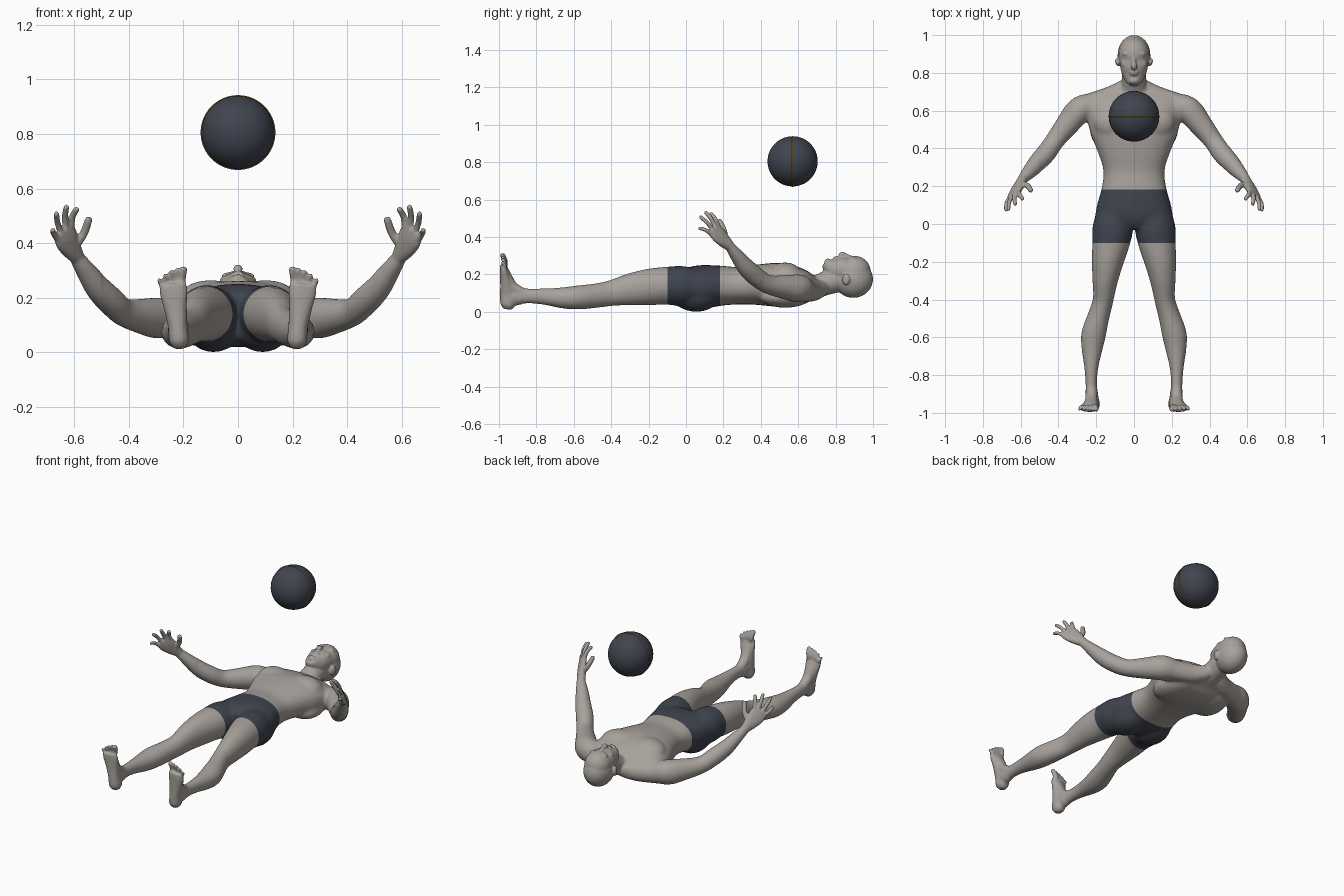
import bpy, bmesh, math
from mathutils import Vector, Matrix

cube = bpy.data.objects.get("Cube")
if cube:
    bpy.data.objects.remove(cube, do_unlink=True)


def material(name, colour, roughness=0.7):
    mat = bpy.data.materials.new(name)
    mat.use_nodes = True
    mat.diffuse_color = (*colour, 1)
    shader = mat.node_tree.nodes["Principled BSDF"]
    shader.inputs["Base Color"].default_value = (*colour, 1)
    shader.inputs["Roughness"].default_value = roughness
    return mat


skin = material("skin", (.39, .36, .33))
navy = material("dark slate", (.05, .058, .078))
gold = material("dull gold", (.3, .21, .02))


def blend(a, b, c, d, t):
    """Smooth interpolation between sections b and c."""
    return [q + t / 2 * (r - p + t * (2 * p - 5 * q + 4 * r - s + t * (3 * (q - r) + s - p)))
            for p, q, r, s in zip(a, b, c, d)]


def loft(bm, sections, side=(1, 0, 0), flip=1, power=2, sides=24, steps=4):
    """Closed tube through (x, y, z, half width, half depth) sections."""
    padded = [sections[0], *sections, sections[-1]]
    path = [blend(*padded[i:i + 4], k / steps)
            for i in range(len(sections) - 1) for k in range(steps)]
    path.append(sections[-1])
    points = [Vector(p[:3]) for p in path]
    rings = []
    for i, p in enumerate(path):
        along = (points[min(i + 1, len(path) - 1)] - points[max(i - 1, 0)]).normalized()
        u = Vector(side)
        u = (u - along * u.dot(along)).normalized()
        v = along.cross(u)
        ring = []
        for k in range(sides):
            angle = math.tau * k / sides
            c, s = math.cos(angle), math.sin(angle)
            c = math.copysign(abs(c) ** (2 / power), c)
            s = math.copysign(abs(s) ** (2 / power), s)
            co = points[i] + u * c * p[3] + v * s * p[4]
            ring.append(bm.verts.new((co.x * flip, co.y, co.z)))
        rings.append(ring)
    for a, b in zip(rings, rings[1:]):
        for k in range(sides):
            n = (k + 1) % sides
            bm.faces.new((a[k], a[n], b[n], b[k]))
    bm.faces.new(rings[0])
    bm.faces.new(rings[-1])


def blob(bm, centre, radii, flip=1, turn=0):
    """Ellipsoid, turned about z."""
    place = (Matrix.Translation((centre[0] * flip, *centre[1:]))
             @ Matrix.Rotation(turn * flip, 4, "Z") @ Matrix.Diagonal((*radii, 1)))
    bmesh.ops.create_uvsphere(bm, u_segments=24, v_segments=16, radius=1, matrix=place)


def digit(bm, root, tip, bulge, radius, flip):
    """Finger or toe, bent by the bulge vector."""
    a, b = Vector(root), Vector(tip)
    mid = (a + b) / 2 + Vector(bulge)
    end = b + (b - mid).normalized() * radius * .5
    loft(bm, [(*a, radius, radius), (*mid, radius, radius), (*b, radius * .85, radius * .85),
              (*end, radius * .3, radius * .3)], (1, .3, 0), flip, sides=12)


bm = bmesh.new()

# Torso, from hips to shoulders
loft(bm, [(0, -.02, .13, .13, .08), (0, .03, .135, .2, .108), (0, .1, .135, .197, .116),
          (0, .18, .14, .174, .108), (0, .28, .14, .162, .1), (0, .38, .145, .192, .108),
          (0, .48, .145, .232, .117), (0, .57, .137, .25, .11), (0, .64, .13, .25, .09),
          (0, .685, .125, .2, .06), (0, .71, .125, .1, .05)], power=2.3)

# Neck, skull and jaw
loft(bm, [(0, .63, .12, .09, .06), (0, .7, .135, .078, .06), (0, .75, .155, .066, .065),
          (0, .83, .18, .065, .07)])
blob(bm, (0, .895, .175), (.087, .105, .1))
blob(bm, (0, .9, .215), (.081, .088, .085))
loft(bm, [(0, .742, .262, .028, .02), (0, .76, .248, .045, .04), (0, .8, .228, .066, .066),
          (0, .86, .22, .077, .074), (0, .92, .21, .078, .08)], power=2.1)

# Nose, lips and chin
loft(bm, [(0, .885, .288, .009, .012), (0, .855, .3, .011, .014), (0, .834, .306, .017, .016),
          (0, .822, .296, .014, .01)])
blob(bm, (0, .805, .287), (.026, .006, .012))
blob(bm, (0, .793, .284), (.022, .006, .013))
blob(bm, (0, .758, .268), (.026, .018, .018))

for flip in (1, -1):
    # Brow, eye, cheek and ear
    blob(bm, (.032, .902, .28), (.03, .012, .013), flip, -.1)
    blob(bm, (.033, .879, .278), (.015, .008, .01), flip)
    blob(bm, (.042, .848, .262), (.025, .025, .02), flip)
    blob(bm, (.088, .855, .175), (.01, .022, .032), flip, -.35)

    # Chest, back and buttock muscles
    blob(bm, (.1, .53, .197), (.12, .09, .068), flip, .2)
    blob(bm, (.135, .53, .08), (.1, .14, .058), flip, .2)
    blob(bm, (.09, .055, .09), (.1, .13, .09), flip)

    # Shoulder slope
    loft(bm, [(.02, .755, .14, .03, .03), (.1, .695, .115, .045, .055), (.24, .63, .118, .06, .065)],
         (0, 1, 0), flip)

    # Leg
    loft(bm, [(.1, .08, .135, .09, .09), (.112, -.02, .138, .108, .108), (.122, -.1, .14, .1, .102),
              (.14, -.2, .133, .085, .098), (.153, -.3, .12, .068, .086), (.163, -.4, .1, .055, .07),
              (.185, -.48, .087, .058, .066), (.213, -.58, .077, .066, .065),
              (.222, -.66, .075, .057, .057), (.226, -.76, .082, .038, .045),
              (.226, -.85, .085, .031, .041), (.222, -.92, .083, .034, .05), (.22, -.96, .08, .03, .045)],
         flip=flip)

    # Foot and instep
    loft(bm, [(.215, -.955, .014, .018, .02), (.216, -.952, .04, .035, .04), (.221, -.95, .1, .036, .044),
              (.23, -.963, .17, .043, .031), (.236, -.973, .22, .051, .022),
              (.238, -.978, .252, .048, .016)], flip=flip, power=2.2)
    loft(bm, [(.226, -.86, .09, .028, .034), (.226, -.925, .13, .032, .03),
              (.23, -.958, .2, .036, .022), (.234, -.972, .245, .038, .014)], flip=flip)

    # Toes, largest on the inside
    for i in range(5):
        x = .199 + i * .0225
        size = .0155 if i == 0 else .0105
        digit(bm, (x * .6 + .095, -.975, .23), (x, -.982, .306 - i * i * .0026), (0, .011, 0), size, flip)

    # Arm, from deltoid to wrist
    loft(bm, [(.2, .63, .122, .06, .065), (.285, .605, .125, .077, .073), (.35, .53, .132, .066, .063),
              (.42, .44, .147, .052, .052), (.465, .375, .188, .052, .053), (.515, .32, .24, .047, .048),
              (.565, .265, .31, .034, .035), (.592, .235, .35, .028, .025),
              (.605, .215, .375, .034, .023)], (.6, -.5, -.6), flip)

    # Palm, fingers and thumb
    across = Vector((.65, -.46, -.6)).normalized()
    loft(bm, [(.59, .235, .35, .028, .024), (.612, .2, .385, .043, .023), (.63, .167, .42, .052, .019),
              (.642, .145, .45, .048, .013)], across, flip, 2.3)
    tips = [(.59, .132, .525), (.628, .105, .533), (.665, .077, .508), (.678, .072, .448)]
    for i, tip in enumerate(tips):
        root = Vector((.636, .155, .434)) + across * (i - 1.5) * .025
        digit(bm, root, tip, (.006, .004, .006), .0125 - i * .0004, flip)
    digit(bm, (.595, .212, .39), (.546, .178, .488), (-.006, .008, -.003), .0155, flip)

bmesh.ops.recalc_face_normals(bm, faces=bm.faces)
rough = bpy.data.meshes.new("body_parts")
bm.to_mesh(rough)
bm.free()

# Fuse the parts into one body
body = bpy.data.objects.new("body", rough)
bpy.context.collection.objects.link(body)
fuse = body.modifiers.new("fuse", "REMESH")
fuse.mode = "VOXEL"
fuse.voxel_size = .0052
soften = body.modifiers.new("soften", "SMOOTH")
soften.factor = .5
soften.iterations = 5
graph = bpy.context.evaluated_depsgraph_get()
fused = bpy.data.meshes.new_from_object(body.evaluated_get(graph))
body.modifiers.clear()
body.data = fused
bpy.data.meshes.remove(rough)
fused.materials.clear()
fused.materials.append(skin)
fused.materials.append(navy)

# Melt the muscles together, keeping face, hands and feet crisp
bm = bmesh.new()
bm.from_mesh(fused)
trunk = [v for v in bm.verts if -.88 < v.co.y < .73 and abs(v.co.x) < .5]
for _ in range(30):
    bmesh.ops.smooth_vert(bm, verts=trunk, factor=.5,
                          use_axis_x=True, use_axis_y=True, use_axis_z=True)

# Shorts: cut clean hems, then colour the band between them
hem, waist = -.1, .182
for y in (hem, waist):
    bmesh.ops.bisect_plane(bm, geom=bm.verts[:] + bm.edges[:] + bm.faces[:],
                           plane_co=(0, y, 0), plane_no=(0, 1, 0))
for face in bm.faces:
    c = face.calc_center_median()
    face.material_index = int(hem < c.y < waist and abs(c.x) < .3)
    face.smooth = True
bm.to_mesh(fused)
bm.free()

# Ball with a thin seam ring
centre = (0, .57, .805)
bpy.ops.mesh.primitive_uv_sphere_add(segments=48, ring_count=32, radius=.134, location=centre)
ball = bpy.context.object
ball.name = "ball"
ball.data.materials.append(navy)
bpy.ops.object.shade_smooth()
bpy.ops.mesh.primitive_torus_add(major_segments=64, minor_segments=8, major_radius=.1342,
                                 minor_radius=.0028, location=centre, rotation=(math.pi / 2, 0, 0))
seam = bpy.context.object
seam.name = "ball_seam"
seam.data.materials.append(gold)
bpy.ops.object.shade_smooth()
